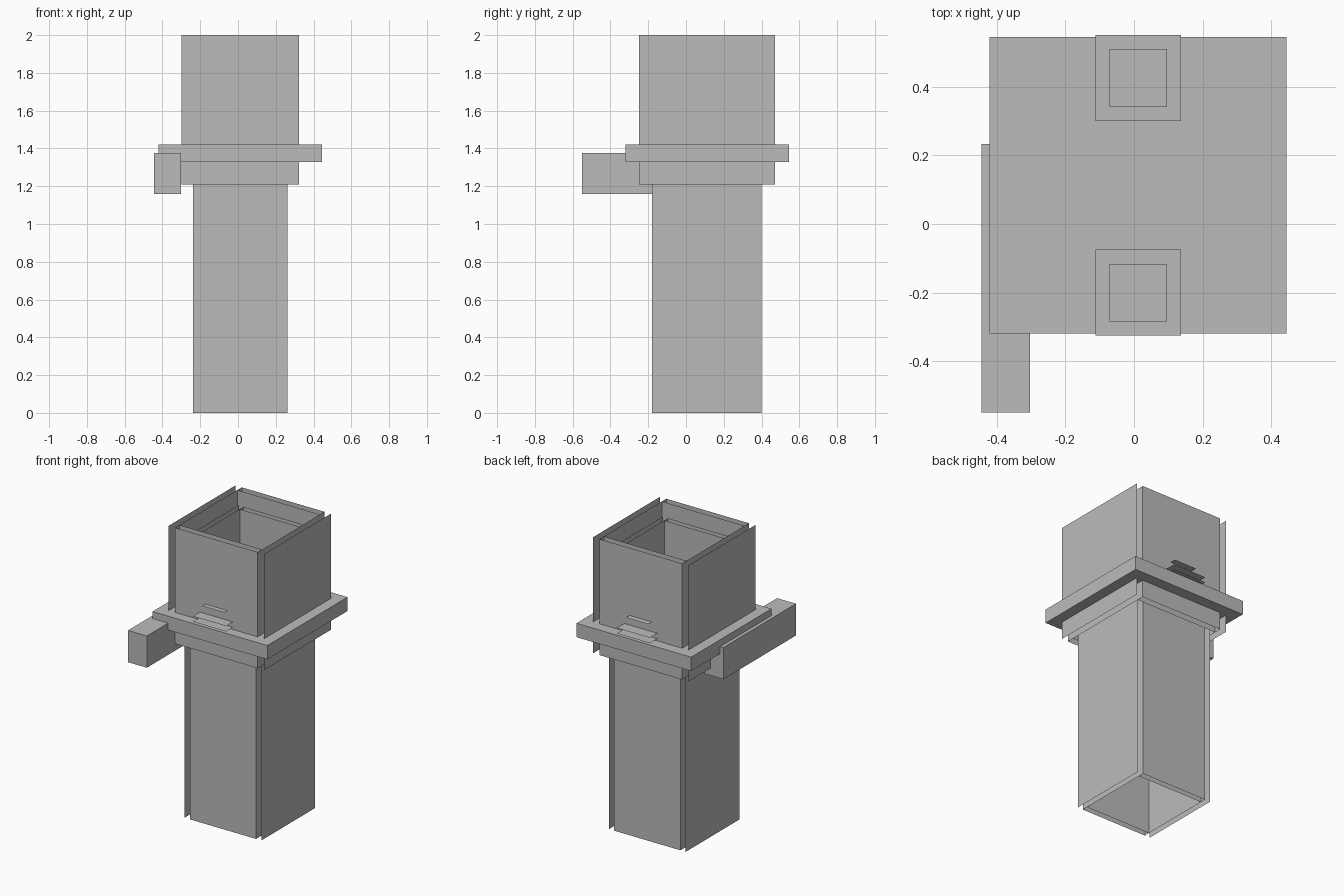
import bpy
import bmesh
from mathutils import Vector

CX, CY = 0.012, 0.11   # axis of the column

cube = bpy.data.objects.get("Cube")
if cube:
    bpy.data.objects.remove(cube, do_unlink=True)

grey = bpy.data.materials.new("plain grey")
grey.use_nodes = True
colour = (0.5, 0.5, 0.5, 1)
grey.diffuse_color = colour
grey.node_tree.nodes["Principled BSDF"].inputs["Base Color"].default_value = colour


def finish(name, bm):
    mesh = bpy.data.meshes.new(name)
    bm.to_mesh(mesh)
    bm.free()
    mesh.materials.append(grey)
    obj = bpy.data.objects.new(name, mesh)
    bpy.context.collection.objects.link(obj)
    return obj


def quad(bm, centre, u, v):
    """Flat sheet spanned by the half-axes u and v; it faces along u x v."""
    c, u, v = Vector(centre), Vector(u), Vector(v)
    bm.faces.new([bm.verts.new(p) for p in (c - u - v, c + u - v, c + u + v, c - u + v)])


def box(name, low, high):
    bm = bmesh.new()
    bmesh.ops.create_cube(bm, size=1)
    low, high = Vector(low), Vector(high)
    for v in bm.verts:
        v.co = (low + high) / 2 + v.co * (high - low)
    return finish(name, bm)


def sleeve(name, half, wall, z0, z1):
    """Four double-skinned walls with open edges; the side walls are full width."""
    bm = bmesh.new()
    zc, up = (z0 + z1) / 2, (0, 0, (z1 - z0) / 2)
    for s in (-1, 1):
        for dist, out in ((half, s), (half - wall, -s)):
            quad(bm, (CX, CY + s * dist, zc), (-out * (half - wall), 0, 0), up)
            quad(bm, (CX + s * dist, CY, zc), (0, out * half, 0), up)
    return finish(name, bm)


def sheet(name, y, half, z, facing):
    bm = bmesh.new()
    quad(bm, (CX, y, z), (half, 0, 0), (0, facing * half, 0))
    return finish(name, bm)


# Column: long inner tube inside a wider upper sleeve
sleeve("inner_tube", 0.29, 0.04, 0, 1.91)
sleeve("outer_sleeve", 0.36, 0.048, 1.208, 2)

# Collar plate around the sleeve and the bar beside it
box("collar", (CX - 0.433, CY - 0.43, 1.327), (CX + 0.433, CY + 0.435, 1.422))
box("side_bar", (-0.445, -0.55, 1.158), (-0.303, 0.233, 1.375))

# Stepped sheets poking through the front and back walls
for side, y in (("front", -0.2), ("back", 0.426)):
    sheet(side + "_step_bottom", y, 0.125, 1.437, -1)
    sheet(side + "_step_top", y, 0.125, 1.474, 1)
    sheet(side + "_upper_step", y, 0.084, 1.54, 1)
